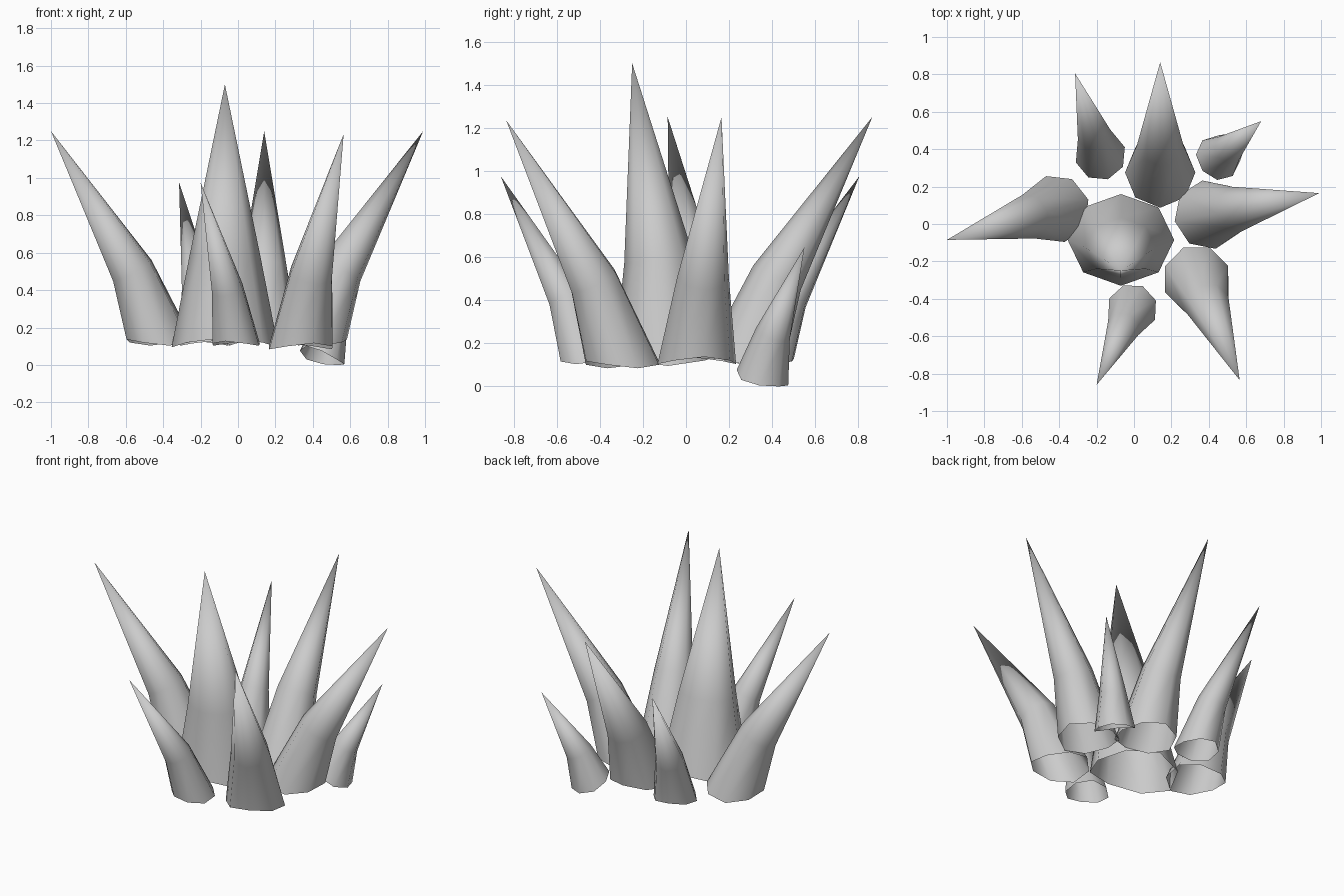
import bpy
import bmesh
import math
from mathutils import Vector, Matrix

cube = bpy.data.objects.get("Cube")
if cube:
    bpy.data.objects.remove(cube, do_unlink=True)

SIDES = 8

# Single stone grey
grey = bpy.data.materials.new("stone_grey")
grey.use_nodes = True
colour = (0.6, 0.6, 0.6, 1)
grey.diffuse_color = colour
grey.node_tree.nodes["Principled BSDF"].inputs["Base Color"].default_value = colour


def spike(name, base, tip, radius, squash=1.0, base_tilt=0.0):
    """Open-bottomed eight-sided thorn that bends outward at a middle ring."""
    base, tip = Vector(base), Vector(tip)
    axis = tip - base
    heading = math.atan2(axis.y, axis.x)
    lean = math.atan2(axis.xy.length, axis.z)
    middle = base + Vector((axis.x * 0.25, axis.y * 0.25, axis.z * 0.34))
    bm = bmesh.new()

    def ring(centre, r, tilt, saddle):
        turn = Matrix.Rotation(heading, 3, 'Z') @ Matrix.Rotation(tilt, 3, 'Y')
        verts = []
        for i in range(SIDES):
            a = math.tau * i / SIDES
            p = Vector((math.cos(a) * squash, math.sin(a), saddle * math.cos(2 * a)))
            verts.append(bm.verts.new(centre + turn @ (p * r)))
        return verts

    low = ring(base, radius, base_tilt, 0.09)
    mid = ring(middle, radius * 0.66, lean, 0.0)
    top = bm.verts.new(tip)
    for i in range(SIDES):
        j = (i + 1) % SIDES
        bm.faces.new((low[i], low[j], mid[j], mid[i]))
        bm.faces.new((mid[i], mid[j], top))
    for f in bm.faces:
        f.smooth = True
    mesh = bpy.data.meshes.new(name)
    bm.to_mesh(mesh)
    bm.free()
    mesh.materials.append(grey)
    bpy.context.collection.objects.link(bpy.data.objects.new(name, mesh))


# Tall central thorn
spike("centre_spike", (-0.07, -0.085, 0.12), (-0.07, -0.25, 1.5), 0.285, squash=0.86)

# Large thorns leaning outward
spike("right_spike", (-0.42, 0.08, 0.12), (-1.0, -0.085, 1.25), 0.183)
spike("left_spike", (0.40, 0.05, 0.12), (0.99, 0.165, 1.25), 0.186)
spike("back_spike", (0.14, 0.275, 0.12), (0.14, 0.865, 1.25), 0.188)
spike("front_left_spike", (0.335, -0.295, 0.10), (0.565, -0.835, 1.235), 0.183)

# Small thorns leaning outward
spike("small_front_spike", (-0.01, -0.455, 0.115), (-0.20, -0.86, 0.975), 0.135)
spike("small_back_right_spike", (-0.18, 0.37, 0.115), (-0.315, 0.805, 0.975), 0.137)
spike("small_back_left_spike", (0.45, 0.355, 0.04), (0.68, 0.55, 0.645), 0.125,
      base_tilt=math.radians(24))
